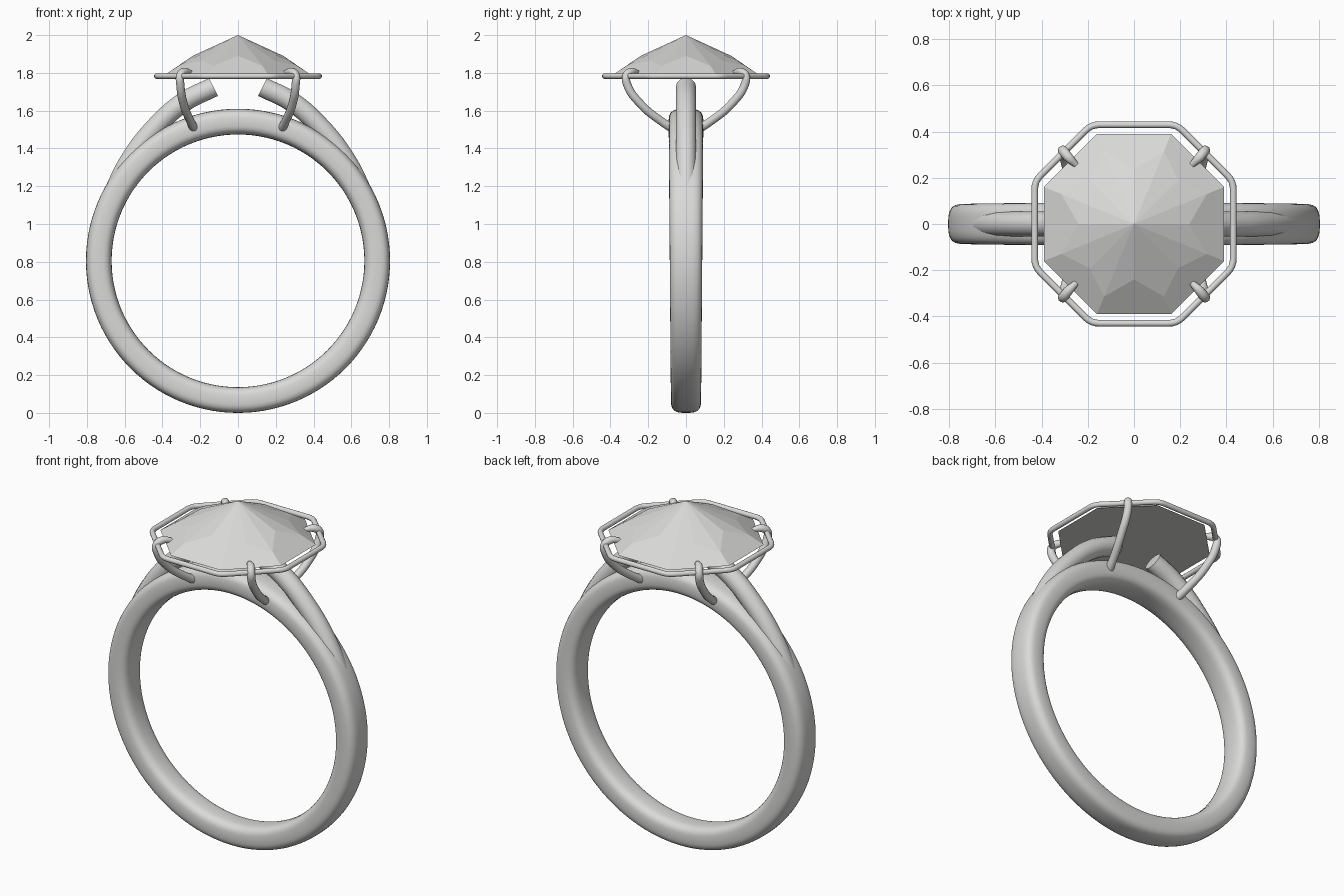
import bpy, bmesh
from math import sin, cos, pi, radians, copysign
from mathutils import Vector

cube = bpy.data.objects.get("Cube")
if cube:
    bpy.data.objects.remove(cube, do_unlink=True)

metal = bpy.data.materials.new("pale_grey")
metal.use_nodes = True
GREY = (0.7, 0.7, 0.69, 1)
metal.diffuse_color = GREY
metal.node_tree.nodes["Principled BSDF"].inputs["Base Color"].default_value = GREY


def select_only(obj):
    bpy.ops.object.select_all(action="DESELECT")
    obj.select_set(True)
    bpy.context.view_layer.objects.active = obj


def finish(name, bm, smooth=True):
    bmesh.ops.recalc_face_normals(bm, faces=bm.faces)
    mesh = bpy.data.meshes.new(name)
    bm.to_mesh(mesh)
    bm.free()
    obj = bpy.data.objects.new(name, mesh)
    bpy.context.collection.objects.link(obj)
    mesh.materials.append(metal)
    if smooth:
        select_only(obj)
        bpy.ops.object.shade_smooth_by_angle(angle=radians(40))
    return obj


def tube(name, points, radius, scales=None, closed=False, smooth_path=True):
    """Round wire swept along a path, turned into a mesh."""
    curve = bpy.data.curves.new(name, "CURVE")
    curve.dimensions = "3D"
    curve.bevel_depth = radius
    curve.bevel_resolution = 5
    curve.resolution_u = 10
    curve.use_fill_caps = True
    spline = curve.splines.new("BEZIER" if smooth_path else "POLY")
    pts = spline.bezier_points if smooth_path else spline.points
    pts.add(len(points) - 1)
    for i, (p, co) in enumerate(zip(pts, points)):
        if smooth_path:
            p.co = co
            p.handle_left_type = p.handle_right_type = "AUTO"
        else:
            p.co = (*co, 1)
        p.radius = scales[i] if scales else 1
    spline.use_cyclic_u = closed
    obj = bpy.data.objects.new(name, curve)
    bpy.context.collection.objects.link(obj)
    select_only(obj)
    bpy.ops.object.convert(target="MESH")
    obj = bpy.context.object
    obj.data.materials.clear()
    obj.data.materials.append(metal)
    bpy.ops.object.shade_smooth_by_angle(angle=radians(40))
    return obj


# Band: rounded-square section swept round, slightly wider at the top
SEGS, SECTION, CENTRE = 112, 32, 0.805
bm = bmesh.new()
rings = []
for i in range(SEGS):
    a = 2 * pi * i / SEGS
    half_width = 0.086 + 0.006 * sin(a)
    ring = []
    for j in range(SECTION):
        t = 2 * pi * j / SECTION
        u = copysign(abs(cos(t)) ** 0.65, cos(t))
        v = copysign(abs(sin(t)) ** 0.65, sin(t))
        r = 0.737 + 0.068 * u
        ring.append(bm.verts.new((r * cos(a), half_width * v, CENTRE + r * sin(a))))
    rings.append(ring)
for i in range(SEGS):
    a, b = rings[i], rings[(i + 1) % SEGS]
    for j in range(SECTION):
        k = (j + 1) % SECTION
        bm.faces.new((a[j], a[k], b[k], b[j]))
finish("band", bm)

# Shoulders: open-ended arms rising out of the band
for side, label in ((1, "left"), (-1, "right")):
    path = [(0.13, 1.725), (0.28, 1.65), (0.43, 1.52), (0.57, 1.34), (0.68, 1.12)]
    tube(label + "_shoulder", [(side * x, 0, z) for x, z in path], 0.054)

# Prongs: curved claws from the band sides, hooked over the stone
prong = [(0.23, 0.06, 1.50), (0.25, 0.125, 1.54), (0.288, 0.24, 1.635),
         (0.305, 0.31, 1.735), (0.305, 0.315, 1.785), (0.285, 0.29, 1.806),
         (0.25, 0.255, 1.80)]
for sx, lx in ((1, "left"), (-1, "right")):
    for sy, ly in ((-1, "front"), (1, "back")):
        tube(f"{ly}_{lx}_prong", [(sx * x, sy * y, z) for x, y, z in prong],
             0.022, [1.1, 1, 1, 1, 1, 0.95, 0.6])


def octagon(half, corner, z):
    """Square with cut corners, listed anticlockwise from the +x side."""
    pts = []
    for q in range(4):
        for x, y in ((half, -corner), (half, corner)):
            c, s = cos(q * pi / 2), sin(q * pi / 2)
            pts.append(Vector((x * c - y * s, x * s + y * c, z)))
    return pts


# Gallery rail: thin octagonal wire with eased corners
corners = octagon(0.43, 0.185, 1.783)
rail = []
for i, p in enumerate(corners):
    before = (corners[i - 1] - p).normalized() * 0.035
    after = (corners[(i + 1) % 8] - p).normalized() * 0.035
    for t in (0, 0.25, 0.5, 0.75, 1):
        rail.append(p + before * (1 - t) ** 2 + after * t ** 2)
tube("gallery_rail", rail, 0.0145, closed=True, smooth_path=False)

# Stone: apex facets, a zigzag ring of facets, and a flat underside
bm = bmesh.new()
girdle = [bm.verts.new(p) for p in octagon(0.39, 0.16, 1.787)]
shoulder = [bm.verts.new(p) for p in octagon(0.315, 0.13, 1.837)]
mids = []
for i in range(8):
    r, z = (0.24, 1.89) if i % 2 == 0 else (0.27, 1.866)
    mids.append(bm.verts.new((r * cos(i * pi / 4), r * sin(i * pi / 4), z)))
apex = bm.verts.new((0, 0, 2))
for i in range(8):
    k = (i + 1) % 8
    bm.faces.new((girdle[i], girdle[k], shoulder[k], mids[i], shoulder[i]))
    bm.faces.new((apex, shoulder[i], mids[i]))
    bm.faces.new((apex, mids[i], shoulder[k]))
bm.faces.new(girdle[::-1])
finish("stone", bm, smooth=False)
